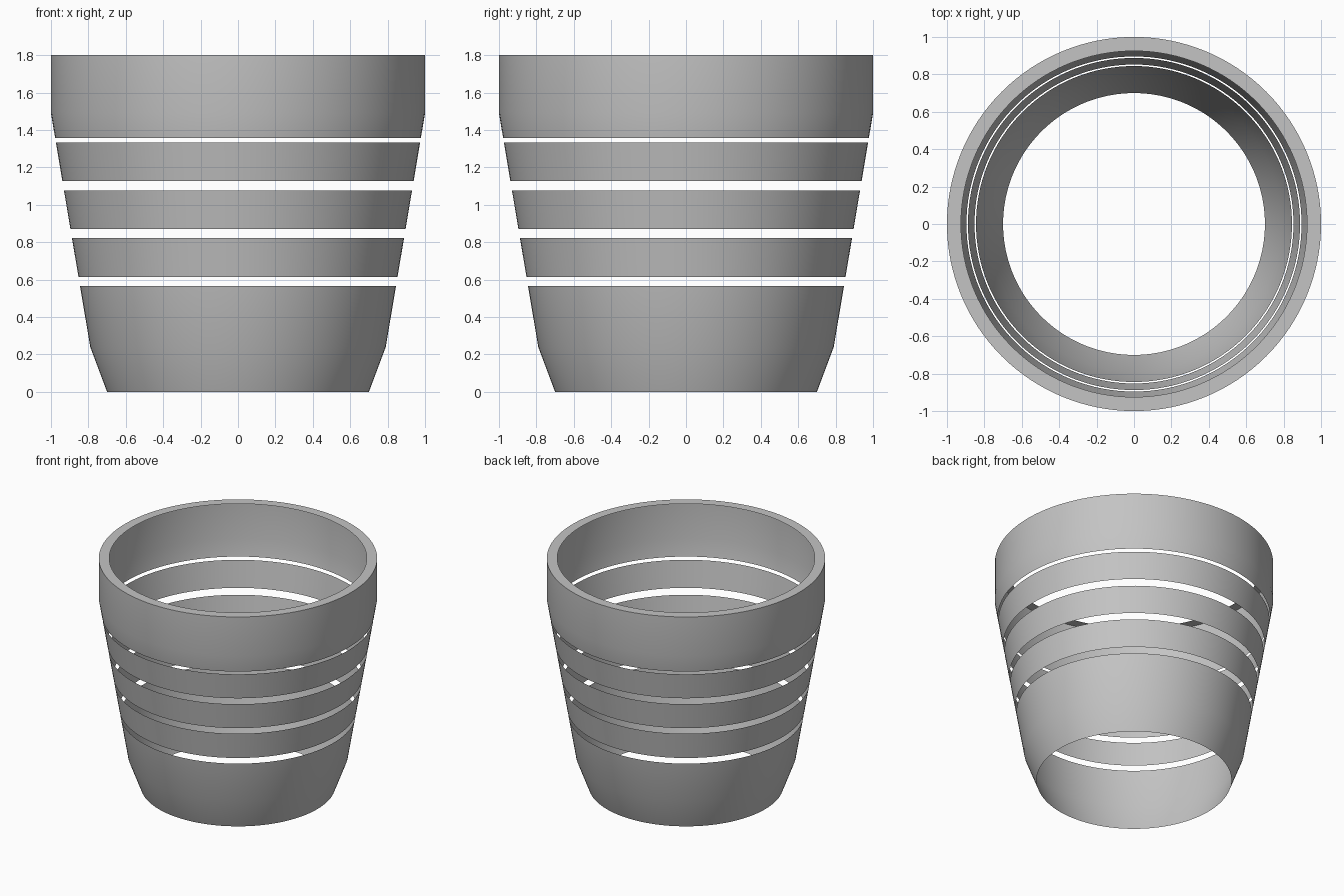
import bpy
import bmesh
from math import cos, sin, tau, radians

cube = bpy.data.objects.get("Cube")
if cube:
    bpy.data.objects.remove(cube, do_unlink=True)

SEGMENTS = 128

grey = bpy.data.materials.new("plain_grey")
grey.use_nodes = True
colour = (0.55, 0.55, 0.55, 1)
grey.diffuse_color = colour
grey.node_tree.nodes["Principled BSDF"].inputs["Base Color"].default_value = colour


def wall_radius(z):
    """Radius of the straight tapered part of the pot wall."""
    return 0.79 + (z - 0.24) * 0.168


def lathe(name, profile):
    """Revolve a (radius, height) profile, listed bottom to top, into a thin shell."""
    bm = bmesh.new()
    rings = []
    for r, z in profile:
        rings.append([bm.verts.new((r * cos(tau * i / SEGMENTS), r * sin(tau * i / SEGMENTS), z))
                      for i in range(SEGMENTS)])
    for low, high in zip(rings, rings[1:]):
        for i in range(SEGMENTS):
            j = (i + 1) % SEGMENTS
            bm.faces.new((low[i], low[j], high[j], high[i]))
    mesh = bpy.data.meshes.new(name)
    bm.to_mesh(mesh)
    bm.free()
    mesh.materials.append(grey)
    obj = bpy.data.objects.new(name, mesh)
    bpy.context.collection.objects.link(obj)
    bpy.ops.object.select_all(action="DESELECT")
    obj.select_set(True)
    bpy.context.view_layer.objects.active = obj
    bpy.ops.object.shade_smooth_by_angle(angle=radians(30))
    return obj


# Base with a chamfered foot, open underneath
lathe("base_wall", [(0.70, 0), (0.79, 0.24), (wall_radius(0.565), 0.565)])

# Separate tapered bands
for name, low, high in (("lower_band", 0.613, 0.822),
                        ("middle_band", 0.870, 1.076),
                        ("upper_band", 1.127, 1.333)):
    lathe(name, [(wall_radius(low), low), (wall_radius(high), high)])

# Collar with a flat inward lip
lathe("top_collar", [(wall_radius(1.357), 1.357), (1, 1.49), (1, 1.8), (0.925, 1.8)])
